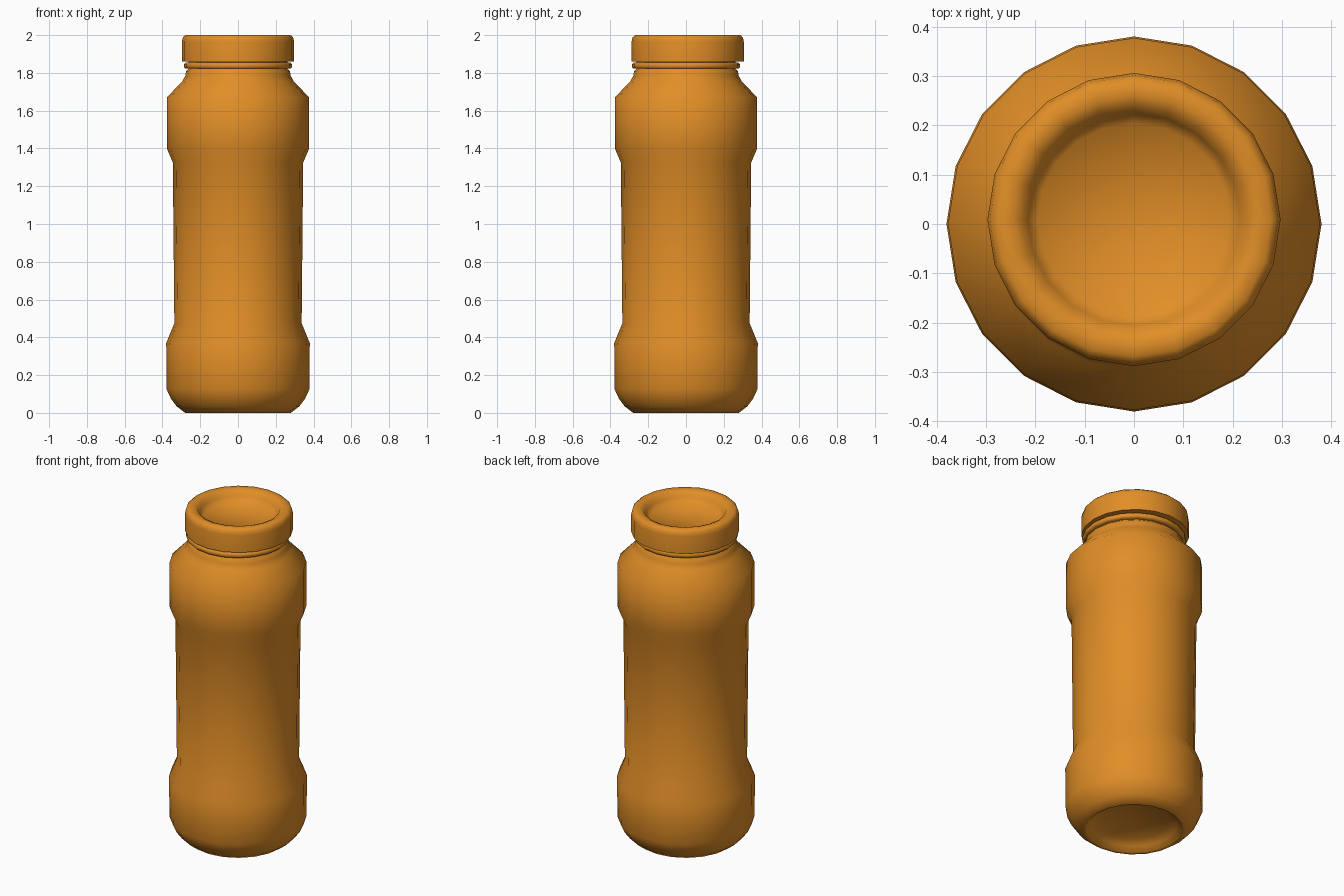
import bpy, bmesh, math

if "Cube" in bpy.data.objects:
    bpy.data.objects.remove(bpy.data.objects["Cube"])

SIDES = 20

amber = bpy.data.materials.new("amber")
amber.diffuse_color = (0.75, 0.27, 0.02, 1)
amber.use_nodes = True
amber.node_tree.nodes["Principled BSDF"].inputs["Base Color"].default_value = amber.diffuse_color


def lathe(name, profile, closed=False, y=0.0):
    """Revolve an (r, z) profile, listed bottom to top, about a vertical axis."""
    bm = bmesh.new()
    rings = []
    for r, z in profile:
        if r == 0:
            rings.append([bm.verts.new((0, y, z))] * SIDES)
            continue
        angles = [2 * math.pi * i / SIDES for i in range(SIDES)]
        rings.append([bm.verts.new((r * math.cos(a), y + r * math.sin(a), z)) for a in angles])
    pairs = list(zip(rings, rings[1:]))
    if closed:
        pairs.append((rings[-1], rings[0]))
    for low, high in pairs:
        for i in range(SIDES):
            j = (i + 1) % SIDES
            corners = list(dict.fromkeys((low[i], low[j], high[j], high[i])))
            bm.faces.new(corners)
    bmesh.ops.recalc_face_normals(bm, faces=bm.faces)
    mesh = bpy.data.meshes.new(name)
    bm.to_mesh(mesh)
    bm.free()
    mesh.materials.append(amber)
    obj = bpy.data.objects.new(name, mesh)
    bpy.context.collection.objects.link(obj)
    bpy.ops.object.select_all(action='DESELECT')
    bpy.context.view_layer.objects.active = obj
    obj.select_set(True)
    bpy.ops.object.shade_smooth_by_angle(angle=math.radians(70))
    return obj


# Bottle: dished base, grip waist, shoulder and neck
lathe("bottle_body", [
    (0, 0.06), (0.20, 0.055), (0.24, 0.03), (0.265, 0.003), (0.28, 0),
    (0.325, 0.035), (0.355, 0.075), (0.378, 0.125), (0.38, 0.37),
    (0.337, 0.475), (0.345, 1.325), (0.377, 1.40), (0.377, 1.67),
    (0.295, 1.755), (0.279, 1.785), (0.275, 1.81), (0.262, 1.82),
    (0.262, 1.90), (0, 1.90)])

# Tamper ring below the lid
lathe("neck_ring", [
    (0.255, 1.822), (0.278, 1.822), (0.286, 1.83),
    (0.286, 1.846), (0.278, 1.854), (0.255, 1.854)], closed=True)

# Lid with a rounded rim and recessed top, set slightly back
lathe("lid", [
    (0, 1.86), (0.297, 1.86), (0.297, 1.965), (0.292, 1.988), (0.278, 2.0),
    (0.25, 2.0), (0.228, 1.99), (0.215, 1.965), (0.195, 1.94), (0, 1.935)], y=0.009)
